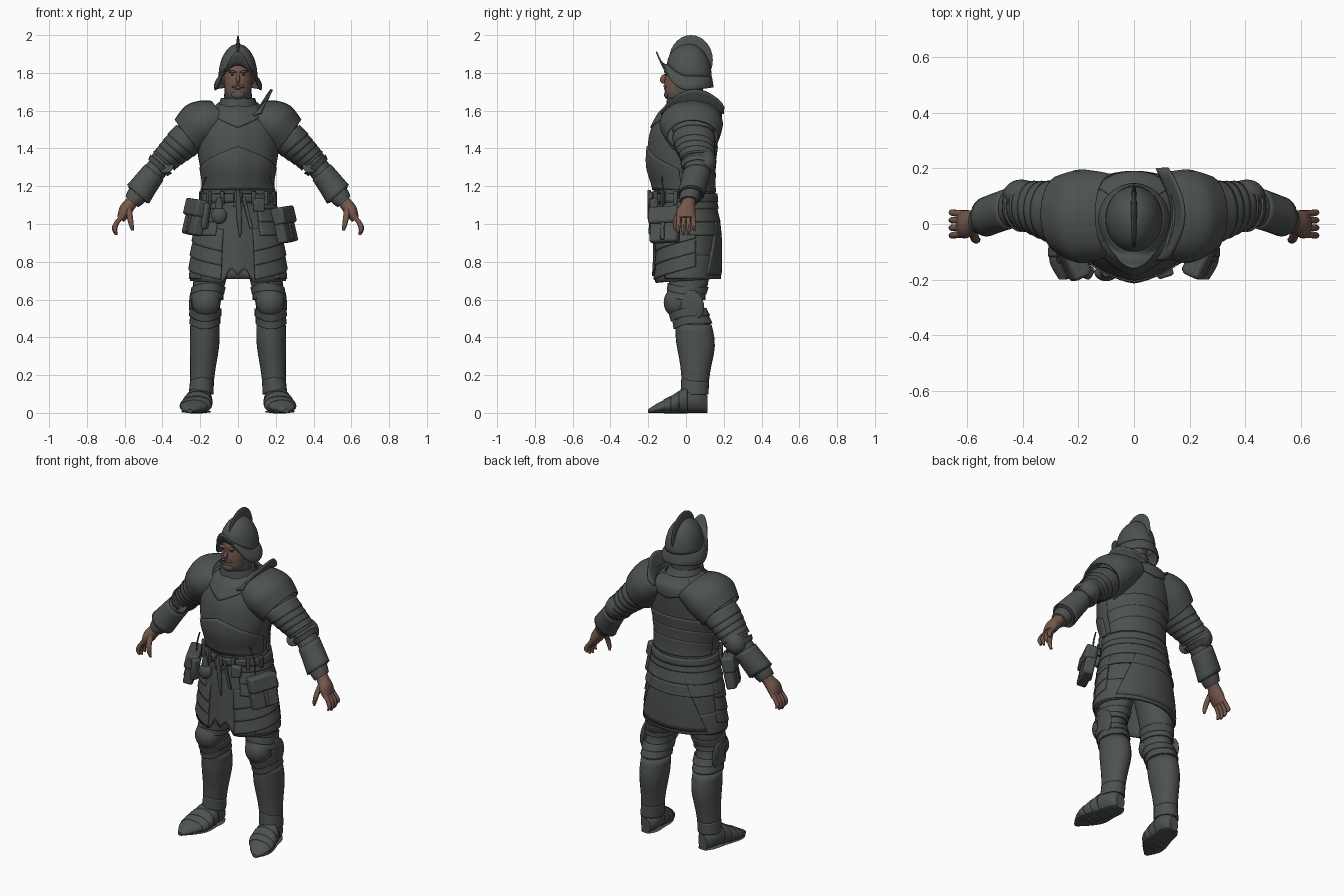
import bpy, bmesh, math
from mathutils import Vector, Matrix, Euler

if "Cube" in bpy.data.objects:
    bpy.data.objects.remove(bpy.data.objects["Cube"])


def material(name, rgb):
    m = bpy.data.materials.new(name)
    m.use_nodes = True
    m.diffuse_color = (*rgb, 1)
    m.node_tree.nodes["Principled BSDF"].inputs["Base Color"].default_value = (*rgb, 1)
    return m


STEEL = material("dark steel", (0.075, 0.085, 0.078))
SKIN = material("skin", (0.18, 0.095, 0.072))
BEARD = material("grey beard", (0.1, 0.09, 0.08))
DARK = material("dark eyes", (0.03, 0.025, 0.022))
X, Y, Z = Vector((1, 0, 0)), Vector((0, 1, 0)), Vector((0, 0, 1))


def finish(name, bm, mat, thick=0, mirror=False, bevel=0, angle=40):
    bmesh.ops.recalc_face_normals(bm, faces=bm.faces[:])
    me = bpy.data.meshes.new(name)
    bm.to_mesh(me)
    bm.free()
    me.materials.append(mat)
    for p in me.polygons:
        p.use_smooth = True
    me.set_sharp_from_angle(angle=math.radians(angle))
    ob = bpy.data.objects.new(name, me)
    bpy.context.scene.collection.objects.link(ob)
    if thick:
        mod = ob.modifiers.new("thickness", "SOLIDIFY")
        mod.thickness, mod.offset = thick, 0
    if bevel:
        mod = ob.modifiers.new("soft edges", "BEVEL")
        mod.width, mod.segments = bevel, 2
    if mirror:
        ob.modifiers.new("mirror", "MIRROR").use_mirror_merge = False
    return ob


def surf(name, f, nu, nv, mat=STEEL, closed=True, cap=False, **kw):
    """Grid surface from f(u, v), with u and v in 0..1."""
    bm = bmesh.new()
    cols = nu if closed else nu + 1
    rows = [[bm.verts.new(f(i / nu, j / nv)) for i in range(cols)] for j in range(nv + 1)]
    for a, b in zip(rows, rows[1:]):
        for i in range(nu):
            k = (i + 1) % cols
            bm.faces.new((a[i], a[k], b[k], b[i]))
    if cap:
        bm.faces.new(rows[0])
        bm.faces.new(rows[-1])
    return finish(name, bm, mat, **kw)


def spline(rows, t):
    """Smooth interpolation through rows of numbers."""
    s = min(max(t, 0), 1) * (len(rows) - 1)
    i = min(int(s), len(rows) - 2)
    s -= i
    p = [Vector(rows[min(max(i + k, 0), len(rows) - 1)]) for k in (-1, 0, 1, 2)]
    m0, m1 = (p[2] - p[0]) / 2, (p[3] - p[1]) / 2
    h = s * s * (3 - 2 * s)
    return p[1] * (1 - h) + p[2] * h + m0 * s * (1 - s) ** 2 - m1 * s * s * (1 - s)


def tube(name, rows, mat=STEEL, u=X, v=Y, n=24, m=24, t0=0, t1=1, k0=1, k1=1, dip=0, cap=True, **kw):
    """Rows are x, y, z, half width along u, half width along v; dip lowers the front into a point."""
    def f(a, b):
        r = spline([tuple(q) for q in rows], t0 + (t1 - t0) * b)
        k, w = k0 + (k1 - k0) * b, a * math.tau
        q = Vector(r[:3]) + u * (r[3] * k * math.cos(w)) + v * (r[4] * k * math.sin(w))
        q.z = max(q.z - dip * max(0, -math.sin(w)) ** 2, 0)
        return q
    return surf(name, f, n, m, mat, cap=cap, **kw)


def shell(name, rows, lo, hi, a0=-180, a1=180, off=0, flare=0, taper=0, n=48, m=10, thick=0.01, **kw):
    """Plate around the body; rows are z, y, half width, half depth; 0 degrees is the front."""
    def f(u, v):
        s = 2 * u - 1
        z = hi(s) + (lo(s) - hi(s)) * v
        i = max([0] + [j for j in range(len(rows) - 1) if rows[j][0] >= z])
        t = (rows[i][0] - z) / (rows[i][0] - rows[i + 1][0])
        _, cy, rx, ry = spline(rows, (i + t) / (len(rows) - 1))
        th = math.radians((a0 + a1) / 2 + s * (a1 - a0) / 2 * (1 + taper * v))
        o = off + flare * v
        keel = 0.01 * max(0, 1 - abs(math.sin(th)) * 3) if math.cos(th) > 0 else 0
        return Vector(((rx + o) * math.sin(th), cy - (ry + o + keel) * math.cos(th), z))
    return surf(name, f, n, m, closed=a1 - a0 >= 360, thick=thick, **kw)


def ball(name, loc, size, mat=STEEL, rot=(0, 0, 0), **kw):
    bm = bmesh.new()
    mx = Matrix.LocRotScale(Vector(loc), Euler(rot), Vector(size))
    bmesh.ops.create_uvsphere(bm, u_segments=24, v_segments=14, radius=1, matrix=mx)
    return finish(name, bm, mat, **kw)


def box(name, loc, size, mat=STEEL, rot=(0, 0, 0), bevel=0.01, **kw):
    bm = bmesh.new()
    bmesh.ops.create_cube(bm, size=1, matrix=Matrix.LocRotScale(Vector(loc), Euler(rot), Vector(size)))
    return finish(name, bm, mat, bevel=bevel, **kw)


# Torso: cuirass, lower breastplate, back plates and collar
TORSO = [(1.64, .03, .10, .10), (1.59, .025, .16, .15), (1.5, 0, .205, .172), (1.4, -.015, .21, .174),
         (1.3, -.022, .195, .168), (1.2, -.01, .18, .152), (1.12, 0, .185, .15)]
shell("cuirass", TORSO, lambda s: 1.12, lambda s: 1.64, m=24)
shell("lower_breastplate", TORSO, lambda s: 1.18, lambda s: 1.41 - .12 * abs(s), -85, 85, off=.006)
shell("neck_plate_front", TORSO, lambda s: 1.51 + .07 * abs(s), lambda s: 1.635, -50, 50, off=.007)
for k in range(3):
    shell(f"back_plate_{k}", TORSO, lambda s: 1.17 + .06 * k, lambda s: 1.27 + .07 * k - .04 * s * s,
          100, 260, off=.01 - .003 * k)
shell("neck_plate_back", TORSO, lambda s: 1.53 + .04 * abs(s), lambda s: 1.635, 130, 230, off=.008)
tube("collar", [(0, .02, 1.57, .125, .13), (0, .005, 1.62, .1, .105), (0, -.005, 1.665, .085, .09)], cap=False, thick=.012)
tube("neck_mail", [(0, .02, 1.58, .08, .08), (0, .005, 1.66, .075, .08), (0, .01, 1.72, .07, .08)])

# Head, with the beard set by height
head = tube("head", [(0, -.03, 1.635, .035, .045), (0, -.03, 1.665, .06, .074), (0, -.025, 1.71, .07, .088),
                     (0, -.015, 1.77, .075, .098), (0, -.005, 1.85, .07, .09)], SKIN, n=32)
head.data.materials.append(BEARD)
for p in head.data.polygons:
    p.material_index = int(p.center.z < 1.705 or (p.center.y > -.06 and p.center.z < 1.75))
ball("nose", (0, -.116, 1.768), (.011, .02, .026), SKIN, rot=(-.4, 0, 0))
ball("moustache", (.016, -.108, 1.73), (.02, .012, .007), BEARD, rot=(0, .35, 0), mirror=True)
ball("mouth", (0, -.11, 1.717), (.02, .007, .005), SKIN)
ball("chin_beard", (0, -.1, 1.685), (.034, .016, .022), BEARD)
ball("brow", (.03, -.105, 1.806), (.024, .012, .007), SKIN, rot=(0, -.15, 0), mirror=True)
ball("eye", (.03, -.105, 1.79), (.009, .005, .003), DARK, mirror=True)
ball("ear", (.073, 0, 1.765), (.01, .02, .028), SKIN, mirror=True)


# Helmet: bowl, upswept brim and comb
def brim_root(th):
    c = math.cos(th)
    return Vector((.1 * math.sin(th), .018 - .115 * c, 1.78 + (.065 * c * c if c > 0 else 0)))


def bowl(u, v):
    p = brim_root(u * math.tau)
    w = v * math.pi / 2 * .99
    return Vector((p.x * math.cos(w), .018 + (p.y - .018) * math.cos(w), p.z + (1.95 - p.z) * math.sin(w)))


def brim(u, v):
    th = u * math.tau
    c = math.cos(th)
    front = max(c, 0)
    out = Vector((math.sin(th) * .024 * math.sin(v * 2.2), (-.06 * front ** 2.5 + .01 * max(-c, 0)) * v,
                  (-.072 + .015 * max(-c, 0) + .14 * front ** 4) * v - .025 * front * math.sin(v * math.pi)))
    return brim_root(th) + out


surf("helmet_bowl", bowl, 40, 14, thick=.006)
surf("helmet_brim", brim, 48, 8, thick=.008)
ball("helmet_comb", (0, .026, 1.868), (.013, .116, .132))

# Arms: sleeve, shoulder plates, overlapping bands, elbow and cuff
AU = Vector((.755, 0, .655))
ARM = [(.18, .04, 1.53, .1, .12), (.3, .045, 1.42, .078, .095), (.4, .065, 1.325, .06, .075),
       (.465, .05, 1.245, .06, .066), (.533, .025, 1.152, .065, .06)]
tube("arm", ARM, u=AU, mirror=True)
tube("wrist_sleeve", [(.51, .03, 1.18, .055, .055), (.54, .02, 1.145, .054, .054), (.562, .014, 1.118, .044, .048)],
     u=AU, m=6, mirror=True)
PAULDRON = [(.085, .035, 1.575, .09, .14), (.135, .03, 1.558, .112, .155), (.2, .028, 1.52, .126, .162), (.265, .035, 1.46, .112, .135)]
tube("pauldron", PAULDRON, u=Vector((.6, 0, .8)), cap=False, thick=.01, mirror=True)
for k in range(4):
    t = .16 + .065 * k
    tube(f"upper_arm_band_{k}", ARM, u=AU, t0=t, t1=t + .1, k0=1.06, k1=1.14, m=4, cap=False, thick=.008, mirror=True)
for k, (a, b, c, d) in enumerate([(.42, .48, 1.05, 1.18), (.52, .58, 1.22, 1.08), (.66, .98, 1.02, 1.12)]):
    tube(f"forearm_band_{k}", ARM, u=AU, t0=a, t1=b, k0=c, k1=d, m=6, cap=False, thick=.008, mirror=True)
ball("elbow_cop", (.405, .1, 1.33), (.072, .06, .062), rot=(0, .87, 0), mirror=True)
ball("elbow_wing", (.385, .01, 1.315), (.045, .058, .014), rot=(.9, .5, 0), mirror=True)


# Raised neck guard on the left shoulder
def guard(u, v):
    w = math.pi * u
    rise = .012 + .075 * math.sin(w) ** .6 + .02 * u
    return Vector((.08 + .055 * math.sin(w) + .045 * v, -.13 + .33 * u, 1.575 + .035 * math.sin(w) + .01 * u + rise * v))


surf("neck_guard", guard, 28, 6, closed=False, thick=.01)

# Hands
tube("palm", [(.548, .02, 1.135, .034, .036), (.572, .01, 1.105, .034, .038), (.6, 0, 1.067, .035, .05),
              (.622, 0, 1.025, .022, .05)], SKIN, u=AU, mirror=True)
for k in range(4):
    y, drop = -.036 + .024 * k, (.01, 0, .006, .024)[k]
    tube(f"finger_{k}", [(.612, y, 1.045, .016, .013), (.643, y * 1.1, 1.005, .015, .012),
                         (.653, y * 1.15, .97 + drop / 2, .013, .011), (.645, y * 1.15, .942 + drop, .007, .007)],
         SKIN, u=X, n=10, m=9, mirror=True)
tube("thumb", [(.58, -.02, 1.085, .018, .018), (.572, -.05, 1.035, .016, .015), (.565, -.058, .995, .013, .012),
               (.558, -.055, .965, .007, .007)], SKIN, n=10, m=9, mirror=True)

# Skirt with a ragged front split, hoops, thigh plates and back plate
SKIRT = [(1.19, -.005, .178, .152), (1.08, .005, .195, .152), (.95, .008, .222, .165), (.82, .008, .24, .168), (.66, .002, .252, .17)]
shell("skirt", SKIRT, lambda s: .685 + .03 * abs(s) + .1 * max(0, 1 - abs(abs(s) - .05) / .05) * .6
      + .04 * max(0, 1 - abs(s) / .12), lambda s: 1.19, n=96, m=16)
for k in range(3):
    shell(f"waist_hoop_{k}", SKIRT, lambda s: 1.08 - .07 * k, lambda s: 1.18 - .075 * k, 30, 330, off=.002, flare=.01)
for k in range(3):
    z = 1.0 - .075 * k
    for side, name in ((1, "left"), (-1, "right")):
        shell(f"{name}_thigh_plate_{k}", SKIRT, lambda s: z - .11 + .035 * s * side, lambda s: z + .03 * s * side,
              side * 62 - 42, side * 62 + 42, off=.004, flare=.01, n=20, thick=.008)
shell("back_skirt_plate", SKIRT, lambda s: .73, lambda s: 1.02, 150, 210, off=.01, taper=.9, n=24)
shell("hem", SKIRT, lambda s: .71, lambda s: .83 + .02 * s * s, 50, 310, off=.004, flare=.003)

# Belt, pouches and dagger
shell("belt", SKIRT, lambda s: 1.115, lambda s: 1.16, off=.012, m=3, thick=.012)
for k in range(7):
    a = (k - 3) * .42
    box(f"belt_loop_{k}", (.204 * math.sin(a), -.18 * math.cos(a), 1.137), (.02, .024, .07), rot=(0, 0, a), bevel=.004)
box("buckle", (0, -.188, 1.14), (.045, .02, .06), bevel=.005)
tube("dagger", [(.012, -.182, .93, .004, .004), (.008, -.186, 1.0, .012, .009), (.004, -.192, 1.09, .014, .01),
                (0, -.195, 1.18, .01, .01)], n=10)
box("dagger_guard", (.004, -.192, 1.095), (.06, .014, .012), bevel=.003)
box("hanging_strap", (.05, -.175, 1.06), (.018, .008, .17), rot=(0, -.25, 0), bevel=.002)
tube("belt_cord", [(.17, -.13, 1.25, .004, .004), (.195, -.12, 1.17, .005, .005), (.2, -.12, 1.08, .004, .004)], n=8, mirror=True)
ball("small_purse", (-.1, -.175, 1.045), (.042, .03, .045))
tube("purse_neck", [(-.1, -.175, 1.08, .022, .018), (-.1, -.178, 1.14, .014, .012)], n=12, m=3)
box("front_pouch", (.11, -.172, 1.1), (.06, .04, .07), rot=(0, 0, .3))
for side, name in ((-1, "right"), (1, "left")):
    r = (-.22, -side * .06, side * 1.15)
    c = Vector((side * .245, -.11, .995)) if side > 0 else Vector((-.225, -.115, 1.035))
    box(f"{name}_pouch", c, (.16, .058, .19), rot=r, bevel=.012)
    box(f"{name}_pouch_flap", c + Vector((-side * .002, -.003, .05)), (.168, .068, .09), rot=r, bevel=.012)
    box(f"{name}_pouch_strap", c, (.022, .076, .17), rot=r, bevel=.004)
box("side_satchel", (-.19, -.16, 1.045), (.08, .05, .14), rot=(0, .15, -.5), bevel=.014)

# Legs: hose, knee plates, greaves and pointed shoes
LEG = [(.12, .01, .88, .1, .11), (.15, .015, .7, .086, .104), (.168, 0, .59, .077, .09), (.175, .035, .48, .072, .09),
       (.177, .05, .36, .071, .095), (.187, .05, .22, .059, .071), (.197, .045, .08, .052, .058)]
tube("leg", LEG, m=36, mirror=True)
for k, (a, b, c, d) in enumerate([(.21, .27, 1.04, 1.06), (.27, .32, 1.03, 1.1), (.39, .45, 1.08, 1.12), (.45, .51, 1.04, 1.1),
                                  (.52, .93, 1.03, 1.06), (.89, .97, 1.06, 1.18)]):
    tube(f"leg_plate_{k}", LEG, t0=a, t1=b, k0=c, k1=d, m=8, dip=.03 if k in (2, 3) else -.02,
         cap=False, thick=.008, mirror=True)
ball("knee_cop", (.17, -.048, .585), (.076, .07, .08), mirror=True)
ball("knee_wing", (.245, .035, .57), (.014, .06, .08), rot=(.2, 0, 0), mirror=True)
FOOT = [(.195, .115, .045, .03, .045), (.198, .07, .065, .058, .066), (.208, 0, .064, .066, .065),
        (.222, -.08, .042, .078, .043), (.24, -.14, .028, .062, .029), (.255, -.2, .01, .014, .01)]
tube("shoe", FOOT, v=Z, mirror=True)
tube("shoe_sole", [(x, y, .006, a * .95, .007) for x, y, z, a, b in FOOT], v=Z, n=16, mirror=True)
for k in range(3):
    t = .38 + .11 * k
    tube(f"shoe_plate_{k}", FOOT, v=Z, t0=t, t1=t + .12, k0=1.06, k1=1.02, m=4, cap=False, thick=.005, mirror=True)
